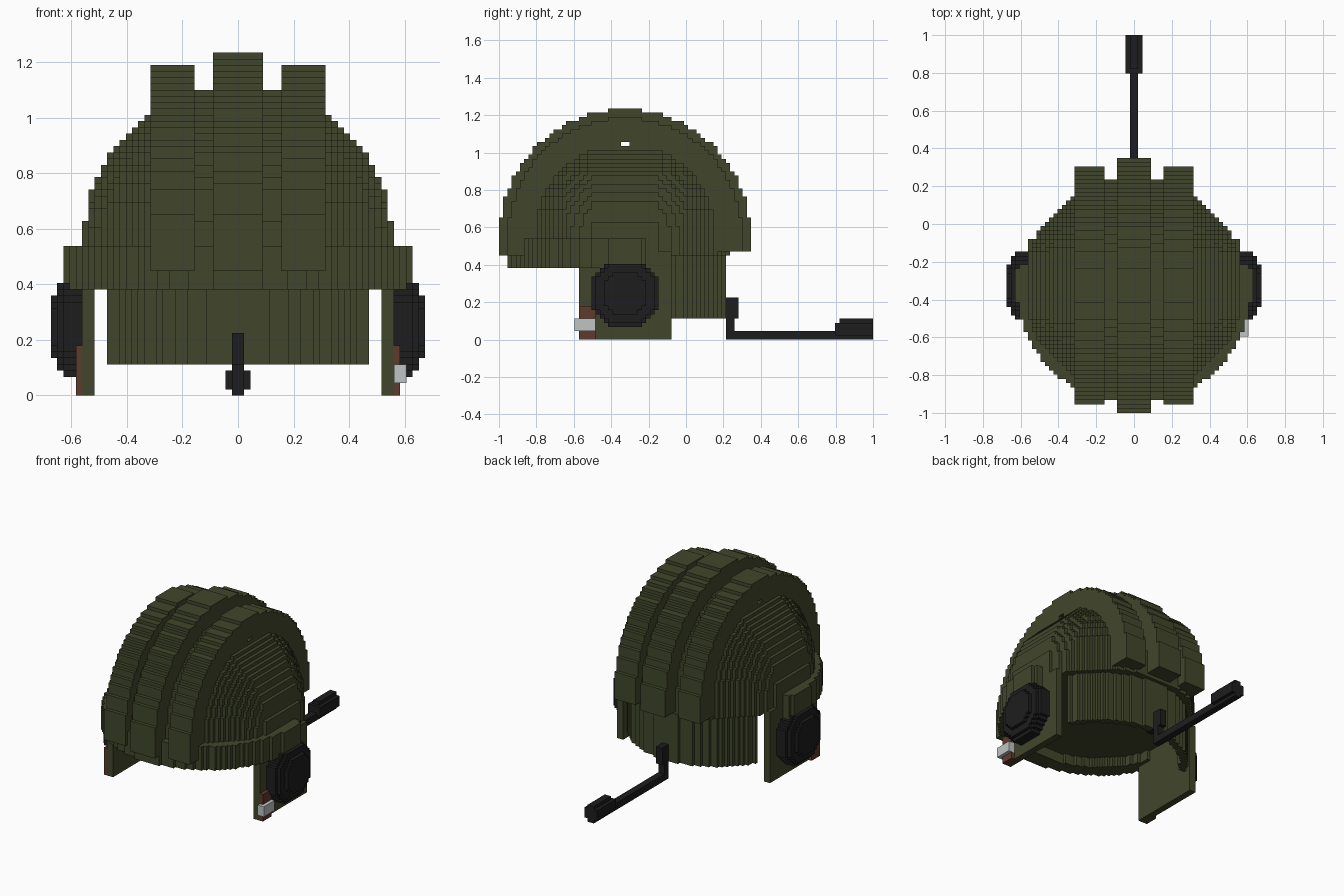
import bpy
import bmesh
import math
from mathutils import Vector
from itertools import product

cube = bpy.data.objects.get("Cube")
if cube:
    bpy.data.objects.remove(cube, do_unlink=True)

UNIT = 2 / 89                                 # edge of one block
ORIGIN = Vector((0, -1 + 30 * UNIT, 0))       # dome axis on the ground
AXES = [Vector((1, 0, 0)), Vector((0, 1, 0)), Vector((0, 0, 1))]


def material(name, r, g, b):
    mat = bpy.data.materials.new(name)
    mat.use_nodes = True
    mat.diffuse_color = (r, g, b, 1)
    mat.node_tree.nodes["Principled BSDF"].inputs["Base Color"].default_value = (r, g, b, 1)
    return mat


olive = material("olive green", 0.053, 0.062, 0.024)
black = material("soft black", 0.0125, 0.0125, 0.0135)
brown = material("strap brown", 0.11, 0.043, 0.025)
silver = material("buckle silver", 0.52, 0.55, 0.56)


def finish(name, bm, mat):
    mesh = bpy.data.meshes.new(name)
    bm.to_mesh(mesh)
    bm.free()
    mesh.materials.append(mat)
    obj = bpy.data.objects.new(name, mesh)
    bpy.context.collection.objects.link(obj)
    return obj


def blocks(name, mat, xs, ys, zs, inside):
    """Build the skin of all unit blocks whose centre passes the inside rule."""
    cells = {c for c in product(range(*xs), range(*ys), range(*zs))
             if inside(c[0] + 0.5, c[1] + 0.5, c[2] + 0.5)}
    bm = bmesh.new()
    corners = {}

    def corner(p):
        key = tuple(round(n) for n in p)
        if key not in corners:
            corners[key] = bm.verts.new(ORIGIN + Vector(key) * UNIT)
        return corners[key]

    for cell in cells:
        base = Vector(cell)
        for a, sign in product(range(3), (0, 1)):
            step = AXES[a] * (2 * sign - 1)
            if tuple(round(n) for n in base + step) in cells:
                continue
            u, v = AXES[(a + 1) % 3], AXES[(a + 2) % 3]
            p = base + AXES[a] * sign
            ring = [p, p + u, p + u + v, p + v]
            if not sign:
                ring.reverse()
            bm.faces.new([corner(q) for q in ring])
    # join coplanar squares into clean flat faces
    bmesh.ops.dissolve_limit(bm, angle_limit=math.radians(1),
                             verts=bm.verts[:], edges=bm.edges[:])
    return finish(name, bm, mat)


def box(name, mat, xs, ys, zs):
    """Box between limits counted in blocks."""
    lo = Vector((min(xs), min(ys), min(zs)))
    hi = Vector((max(xs), max(ys), max(zs)))
    bm = bmesh.new()
    bmesh.ops.create_cube(bm, size=1)
    for v in bm.verts:
        v.co = ORIGIN + ((lo + hi) / 2 + v.co * (hi - lo)) * UNIT
    return finish(name, bm, mat)


def vent(y, z):
    # narrow hole running from side to side near the crown
    return abs(y) < 1 and 46 < z < 47


# Domed shell: eight-sided plan that shrinks along a round profile
def dome(x, y, z):
    rise = max(z - 25, 0)
    room = 612 - rise ** 2
    if room <= 0 or vent(y, z):
        return False
    half, ax, ay = math.sqrt(room), abs(x), abs(y)
    rounded = x * x + y * y + rise ** 2 < 665
    return rounded and max(ax, ay) < half and ax + ay < half + 11


blocks("dome", olive, (-25, 25), (-25, 25), (20, 50), dome)


# Padded ridges arching from front to back
def ridge(name, xs, limit):
    def rule(x, y, z):
        if z < (20 if y < 0 else 21) or vent(y, z):
            return False
        return y * y + max(z - 25, 0) ** 2 < limit
    blocks(name, olive, xs, (-30, 30), (20, 55), rule)


ridge("centre_ridge", (-4, 4), 885)
ridge("left_ridge", (7, 14), 771)
ridge("right_ridge", (-14, -7), 771)

# Round brow band across the front, ending above the ears
blocks("brow_band", olive, (-28, 28), (-28, 5), (17, 24),
       lambda x, y, z: 23.3 ** 2 < x * x + y * y < 771)

# Neck skirt around the back
blocks("neck_skirt", olive, (-24, 24), (11, 24), (5, 24),
       lambda x, y, z: 22 ** 2 < x * x + y * y < 571)

# Ear flaps, stepped earphones and chin straps
for side, s in (("left", 1), ("right", -1)):
    box(side + "_ear_flap", olive, (23 * s, 25 * s), (-11, 11), (0, 21))

    def earphone(x, y, z):
        r = 8 if abs(x) < 28 else 7 if abs(x) < 29 else 5
        dy, dz = abs(y), abs(z - 11)
        return max(dy, dz) < r and dy + dz < 1.45 * r
    xs = (25, 30) if s > 0 else (-30, -25)
    blocks(side + "_earphone", black, xs, (-8, 8), (3, 19), earphone)
    box(side + "_strap", brown, (25 * s, 26 * s), (-11, -7), (0, 8))

box("strap_buckle", silver, (25, 27), (-12, -7), (2, 5))

# Microphone boom, its mount reaching through the skirt
box("boom_mount", black, (-1, 1), (21, 27), (5, 10))
box("boom_stem", black, (-1, 1), (24, 26), (0, 6))
box("boom_rod", black, (-1, 1), (25, 51), (0, 2))
box("microphone_core", black, (-1, 1), (51, 59), (0, 5))
box("microphone_sides", black, (-2, 2), (50, 59), (1, 4))
